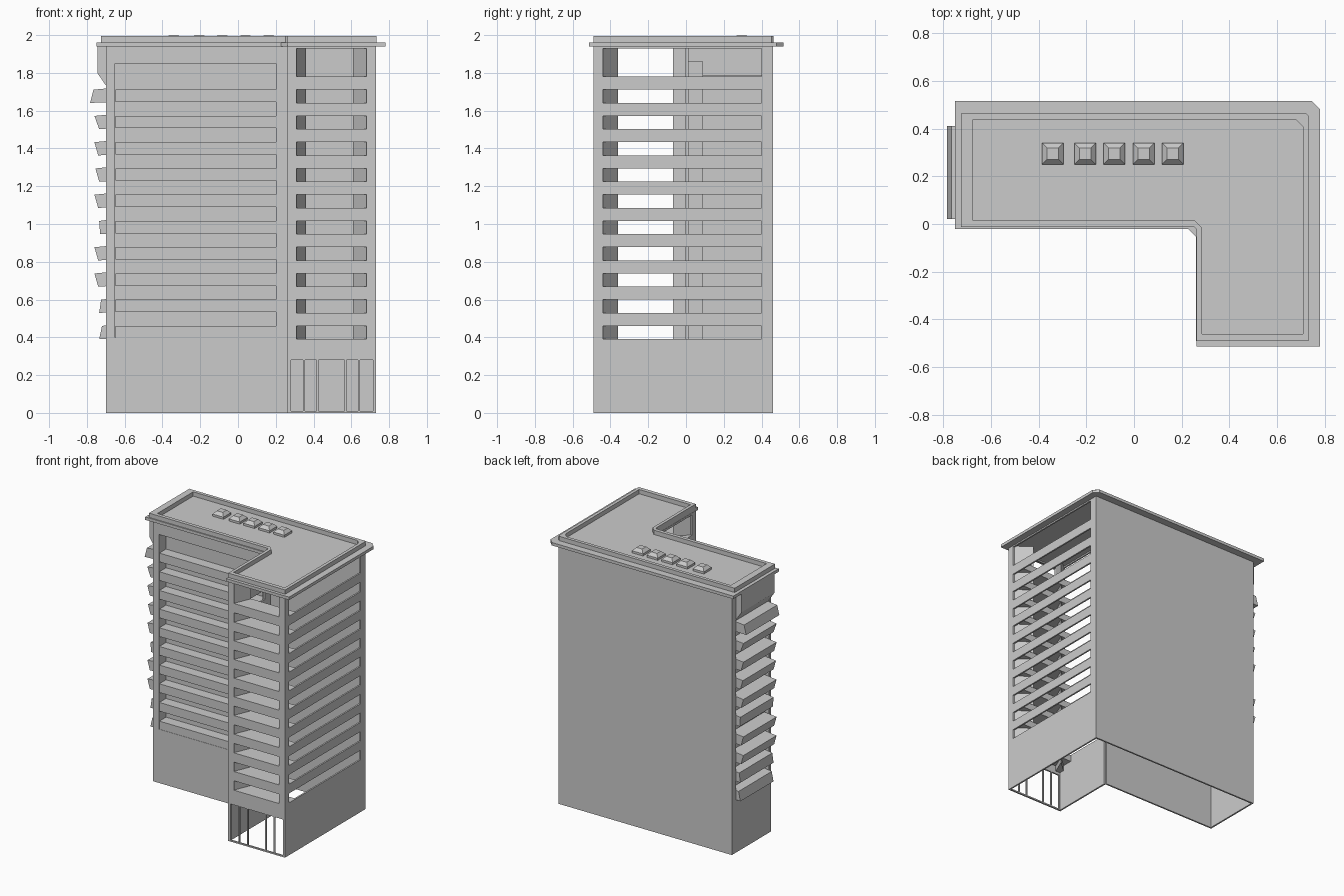
import bpy, bmesh
from mathutils import Vector

if "Cube" in bpy.data.objects:
    bpy.data.objects.remove(bpy.data.objects["Cube"])

FLOORS = [0.39 + 0.139 * i for i in range(10)]      # window / louver levels
WIN_H = 0.07


def finish(name, bm):
    bmesh.ops.recalc_face_normals(bm, faces=bm.faces)
    me = bpy.data.meshes.new(name)
    bm.to_mesh(me)
    bm.free()
    ob = bpy.data.objects.new(name, me)
    bpy.context.collection.objects.link(ob)
    return ob


def add_loft(bm, loops, closed=False):
    """Skin a list of equal-length 3D loops; cap the ends unless closed."""
    vs = [[bm.verts.new(p) for p in lp] for lp in loops]
    n = len(vs[0])
    pairs = list(zip(vs, vs[1:])) + ([(vs[-1], vs[0])] if closed else [])
    for a, b in pairs:
        for i in range(n):
            j = (i + 1) % n
            bm.faces.new((a[i], a[j], b[j], b[i]))
    if not closed:
        bm.faces.new(vs[0][::-1])
        bm.faces.new(vs[-1])


def add_box(bm, x0, x1, y0, y1, z0, z1):
    base = [(x0, y0), (x1, y0), (x1, y1), (x0, y1)]
    add_loft(bm, [[(x, y, z) for x, y in base] for z in (z0, z1)])


def boxes(name, items):
    bm = bmesh.new()
    for it in items:
        add_box(bm, *it)
    return finish(name, bm)


def prism(name, pts, z0, z1):
    bm = bmesh.new()
    add_loft(bm, [[(x, y, z) for x, y in pts] for z in (z0, z1)])
    return finish(name, bm)


def wall(name, start, end, openings=(), top=1.945):
    """Thin wall sheet; openings are (u0, u1, z0, z1) along its length."""
    a, b = Vector(start), Vector(end)
    length = (b - a).length
    d = (b - a) / length
    us = sorted({0, length, *[u for o in openings for u in o[:2]]})
    zs = sorted({0, top, *[z for o in openings for z in o[2:]]})
    bm = bmesh.new()
    grid = {(u, z): bm.verts.new((a.x + d.x * u, a.y + d.y * u, z)) for u in us for z in zs}
    for u0, u1 in zip(us, us[1:]):
        for z0, z1 in zip(zs, zs[1:]):
            cu, cz = (u0 + u1) / 2, (z0 + z1) / 2
            if not any(o[0] < cu < o[1] and o[2] < cz < o[3] for o in openings):
                bm.faces.new([grid[k] for k in ((u0, z0), (u1, z0), (u1, z1), (u0, z1))])
    loose = [v for v in bm.verts if not v.link_faces]
    bmesh.ops.delete(bm, geom=loose, context='VERTS')
    me = bpy.data.meshes.new(name)
    bm.to_mesh(me)
    bm.free()
    ob = bpy.data.objects.new(name, me)
    bpy.context.collection.objects.link(ob)
    mod = ob.modifiers.new("thickness", 'SOLIDIFY')
    mod.thickness, mod.offset = 0.012, -1
    return ob


def rows(u0, u1):
    return [(u0, u1, z, z + WIN_H) for z in FLOORS] + [(u0, u1, 1.78, 1.93)]


# Outer walls, counter-clockwise around the L plan
wall("wing_front_wall", (0.26, -0.49), (0.73, -0.49), rows(0.05, 0.42) + [(0.02, 0.455, 0.01, 0.28)])
wall("right_wall", (0.73, -0.49), (0.73, 0.46), rows(0.05, 0.89))
wall("back_wall", (0.73, 0.46), (-0.70, 0.46))
wall("left_wall", (-0.70, 0.46), (-0.70, 0.0), [(0.05, 0.44, 0.40, 1.78)])
wall("main_front_wall", (-0.70, 0.0), (0.26, 0.0), [(0.05, 0.90, 0.40, 1.85)])
wall("wing_left_wall", (0.26, 0.0), (0.26, -0.49), rows(0.07, 0.44))

# Splayed corner pillars behind the wing windows
prism("right_corner_pillar", [(0.725, -0.485), (0.719, -0.44), (0.61, -0.36), (0.68, -0.479)], 0.30, 1.94)
prism("left_corner_pillar", [(0.265, -0.485), (0.31, -0.479), (0.36, -0.36), (0.271, -0.44)], 0.30, 1.94)

# Deep sills inside the wing front
boxes("wing_sills", [(0.27, 0.72, -0.48, -0.36, z - 0.05, z - 0.001) for z in FLOORS + [1.78]])

# Entrance mullions
boxes("entrance_mullions", [(x - 0.005, x + 0.005, -0.488, -0.478, 0.005, 0.285)
                            for x in (0.35, 0.42, 0.57, 0.64)])

# Recess liners behind the louvers
boxes("front_recess", [(-0.66, 0.21, 0.08, 0.09, 0.39, 1.86),
                       (-0.66, 0.21, 0.005, 0.08, 1.85, 1.86),
                       (-0.66, 0.21, 0.005, 0.08, 0.39, 0.40),
                       (-0.66, -0.65, 0.005, 0.08, 0.40, 1.85),
                       (0.20, 0.21, 0.005, 0.08, 0.40, 1.85)])
boxes("left_recess", [(-0.66, -0.65, 0.01, 0.42, 0.39, 1.79)])

# Horizontal louvers of the long front
boxes("front_louvers", [(-0.649, 0.20, 0.002, 0.08, z + 0.005, z + WIN_H) for z in FLOORS])

# Tilted louvers sticking out of the left end, bottom to top
outs = [(-0.72, -0.735), (-0.725, -0.735), (-0.76, -0.74), (-0.76, -0.74), (-0.735, -0.73),
        (-0.76, -0.74), (-0.755, -0.735), (-0.76, -0.74), (-0.76, -0.735), (-0.765, -0.783)]
bm = bmesh.new()
for z, (xt, xb) in zip(FLOORS, outs):
    prof = [(-0.66, z + 0.005), (xb, z), (xt, z + WIN_H), (-0.66, z + WIN_H + 0.01)]
    add_loft(bm, [[(x, y, zz) for x, zz in prof] for y in (0.02, 0.41)])
finish("left_louvers", bm)

# Tapered band under the eaves at the left end
bm = bmesh.new()
prof = [(-0.69, 1.72), (-0.745, 1.80), (-0.745, 1.94), (-0.69, 1.94)]
add_loft(bm, [[(x, y, z) for x, z in prof] for y in (0.02, 0.41)])
finish("left_eaves_band", bm)


# Roof outlines
def ell(left, right, back, main_front, wing_left, wing_front, c):
    return [(left, main_front), (wing_left - c, main_front), (wing_left, main_front - c),
            (wing_left, wing_front), (right, wing_front), (right, back - c),
            (right - c, back), (left, back)]


prism("roof_slab", ell(-0.75, 0.78, 0.515, -0.02, 0.262, -0.513, 0.035), 1.94, 1.962)

# Parapet ring
outer = ell(-0.725, 0.732, 0.462, -0.012, 0.262, -0.49, 0.01)
inner = ell(-0.675, 0.708, 0.437, 0.015, 0.285, -0.46, 0.03)
bm = bmesh.new()
add_loft(bm, [[(x, y, z) for x, y in lp] for lp, z in
              ((outer, 1.96), (outer, 1.994), (inner, 1.994), (inner, 1.96))], closed=True)
finish("roof_parapet", bm)

# Skylights
bm = bmesh.new()
for cx in (-0.34, -0.205, -0.083, 0.04, 0.162):
    loops = []
    for h, z in ((0.045, 1.96), (0.045, 1.978), (0.024, 2.0)):
        loops.append([(cx + sx * h, 0.295 + sy * h, z) for sx, sy in ((-1, -1), (1, -1), (1, 1), (-1, 1))])
    add_loft(bm, loops)
finish("skylights", bm)
